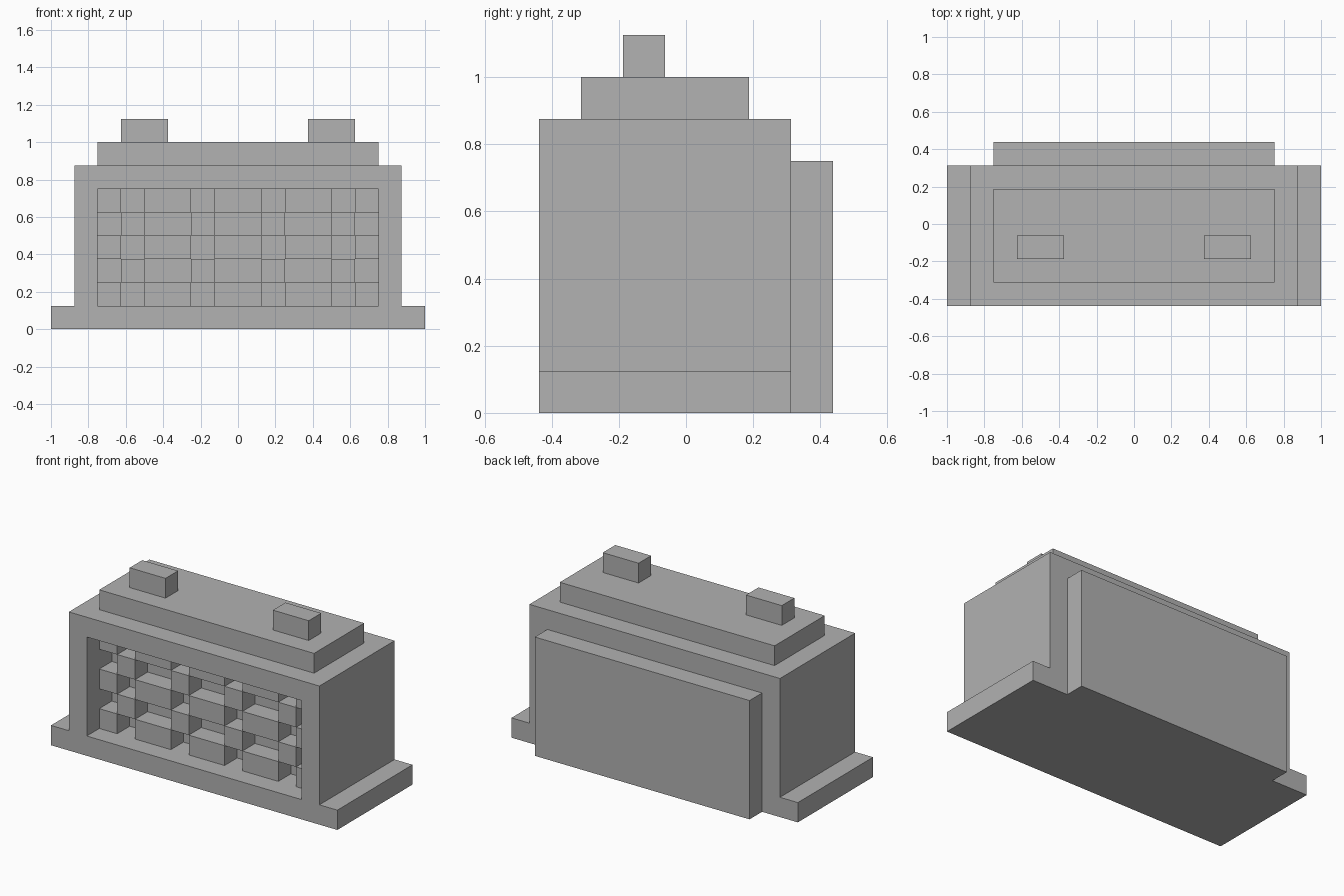
import bpy
import bmesh
from mathutils import Vector

old = bpy.data.objects.get("Cube")
if old:
    bpy.data.objects.remove(old, do_unlink=True)

U = 0.125                      # module size
FRONT, BACK = -3.5 * U, 2.5 * U

# Single grey finish
grey = bpy.data.materials.new("plain_grey")
grey.use_nodes = True
COLOUR = (0.445, 0.445, 0.445, 1)
grey.diffuse_color = COLOUR
grey.node_tree.nodes["Principled BSDF"].inputs["Base Color"].default_value = COLOUR


def finish(name, bm):
    bmesh.ops.recalc_face_normals(bm, faces=bm.faces)
    mesh = bpy.data.meshes.new(name)
    bm.to_mesh(mesh)
    bm.free()
    mesh.materials.append(grey)
    obj = bpy.data.objects.new(name, mesh)
    bpy.context.collection.objects.link(obj)
    return obj


def add_box(bm, x, y, z):
    """Add a box given (min, max) ranges on each axis."""
    verts = bmesh.ops.create_cube(bm, size=1)["verts"]
    for v in verts:
        v.co = Vector([r[0] if c < 0 else r[1] for c, r in zip(v.co, (x, y, z))])


def box(name, x, y, z):
    bm = bmesh.new()
    add_box(bm, x, y, z)
    return finish(name, bm)


# Housing with a stepped foot on each side, extruded front to back
half = [(8, 0), (8, 1), (7, 1), (7, 7)]
profile = half + [(-x, z) for x, z in reversed(half)]
bm = bmesh.new()
face = bm.faces.new([bm.verts.new((x * U, FRONT, z * U)) for x, z in profile])
extruded = bmesh.ops.extrude_face_region(bm, geom=[face])["geom"]
bmesh.ops.translate(bm, vec=(0, BACK - FRONT, 0),
                    verts=[g for g in extruded if isinstance(g, bmesh.types.BMVert)])
housing = finish("housing", bm)

# Front opening cut into the housing
cutter = box("opening_cutter", (-6 * U, 6 * U), (FRONT - U, FRONT + 2 * U), (U, 6 * U))
cutter.hide_render = True
cutter.hide_viewport = True
cutter.display_type = 'WIRE'
cut = housing.modifiers.new("opening", 'BOOLEAN')
cut.operation = 'DIFFERENCE'
cut.solver = 'EXACT'
cut.object = cutter
bpy.context.view_layer.update()
cut_mesh = bpy.data.meshes.new_from_object(
    housing.evaluated_get(bpy.context.evaluated_depsgraph_get()))
housing.modifiers.clear()
housing.data = cut_mesh
bpy.data.objects.remove(cutter, do_unlink=True)

# Woven grille: alternate wide and narrow blocks, checkered by row
columns = [-6, -5, -4, -2, -1, 1, 2, 4, 5, 6]
bm = bmesh.new()
for row in range(5):
    for i in range(len(columns) - 1):
        if (row + i) % 2 == 0:
            add_box(bm, (columns[i] * U, columns[i + 1] * U),
                    (FRONT + U, FRONT + 2 * U),
                    ((row + 1) * U, (row + 2) * U))
finish("woven_grille", bm)

# Rear panel and raised top
box("rear_panel", (-6 * U, 6 * U), (BACK, BACK + U), (0, 6 * U))
box("top_plate", (-6 * U, 6 * U), (-2.5 * U, 1.5 * U), (7 * U, 8 * U))

# Pair of knobs on top
for side, cx in (("left", 4), ("right", -4)):
    box(side + "_knob", ((cx - 1) * U, (cx + 1) * U),
        (-1.5 * U, -0.5 * U), (8 * U, 9 * U))
